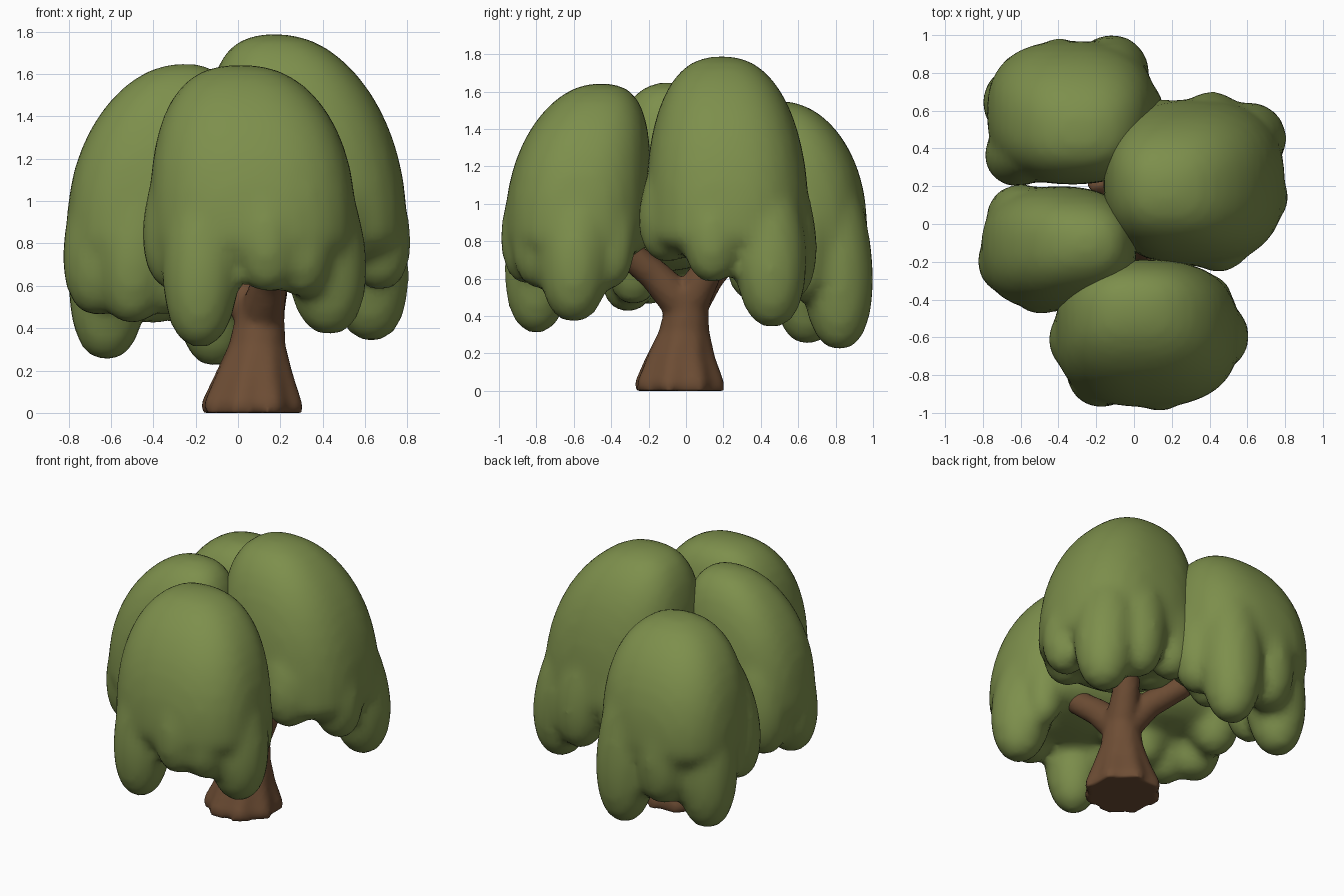
import bpy, bmesh, math
from mathutils import Vector

if "Cube" in bpy.data.objects:
    bpy.data.objects.remove(bpy.data.objects["Cube"])


def material(name, rgb):
    m = bpy.data.materials.new(name)
    m.diffuse_color = (*rgb, 1)
    m.use_nodes = True
    m.node_tree.nodes["Principled BSDF"].inputs["Base Color"].default_value = m.diffuse_color
    return m


LEAF = material("leaf green", (0.205, 0.275, 0.072))
BARK = material("bark brown", (0.155, 0.075, 0.035))


def finish(bm, name, mat, voxel, smooth):
    """Turn overlapping solids into one smooth blended skin."""
    me = bpy.data.meshes.new(name)
    bm.to_mesh(me)
    bm.free()
    me.materials.append(mat)
    ob = bpy.data.objects.new(name, me)
    bpy.context.collection.objects.link(ob)
    r = ob.modifiers.new("blend", 'REMESH')
    r.mode = 'VOXEL'
    r.voxel_size = voxel
    r.use_smooth_shade = True
    s = ob.modifiers.new("soften", 'SMOOTH')
    s.factor = 0.5
    s.iterations = smooth
    return ob


def ball(bm, shape):
    """Unit sphere whose points are moved by the shape function."""
    for v in bmesh.ops.create_uvsphere(bm, u_segments=32, v_segments=24, radius=1)["verts"]:
        v.co = shape(v.co)


def canopy(name, center, half, crown, top, under, strands):
    """Leaning, full-shouldered dome with drooping rounded strands around its hem."""
    bm = bmesh.new()
    mid = 0.85

    def dome(p):
        up = max(p.z, 0)
        z = mid + p.z * (top - mid if p.z > 0 else mid - under)
        a = math.atan2(p.y, p.x)
        c, s = math.cos(a), math.sin(a)
        box = (abs(c) ** 2.5 + abs(s) ** 2.5) ** (-1 / 2.5)
        wide = max(0, 1 - min(1, abs(p.z)) ** 2.4) ** (1 / 2.4) * box
        x = center[0] + (crown[0] - center[0]) * up * up + c * wide * half[0]
        y = center[1] + (crown[1] - center[1]) * up * up + s * wide * half[1]
        return Vector((x, y, z))

    ball(bm, dome)
    for sx, sy, r, low in strands:
        def strand(p):
            u = ((1 + p.z) / 2) ** 1.25
            lean = 0.42 * u * u
            return Vector((sx + (crown[0] - sx) * lean + p.x * r,
                           sy + (crown[1] - sy) * lean + p.y * r,
                           low + (1.42 - low) * u))
        ball(bm, strand)
    return finish(bm, name, LEAF, 0.035, 5)


# four canopies: strands are (x, y, radius, lowest z)
canopy("front_canopy", (0.07, -0.58), (0.49, 0.39), (0.01, -0.45), 1.645, 0.66, [
    (-0.18, -0.80, 0.19, 0.31), (-0.29, -0.62, 0.18, 0.58), (0.14, -0.84, 0.17, 0.57),
    (0.30, -0.78, 0.17, 0.55), (0.43, -0.60, 0.20, 0.37), (0.40, -0.40, 0.14, 0.55),
    (-0.20, -0.42, 0.16, 0.62)])
canopy("right_canopy", (0.32, 0.22), (0.48, 0.44), (0.17, 0.19), 1.79, 0.70, [
    (0.63, 0.46, 0.20, 0.34), (0.67, 0.14, 0.17, 0.58), (0.46, -0.10, 0.17, 0.69),
    (0.42, 0.54, 0.18, 0.48), (0.13, 0.51, 0.17, 0.58), (0.02, 0.20, 0.17, 0.68)])
canopy("left_canopy", (-0.40, -0.13), (0.41, 0.33), (-0.25, -0.10), 1.65, 0.64, [
    (-0.66, -0.20, 0.19, 0.46), (-0.50, -0.31, 0.18, 0.42), (-0.62, 0.04, 0.18, 0.52),
    (-0.32, -0.28, 0.17, 0.46)])
canopy("back_canopy", (-0.33, 0.59), (0.45, 0.38), (-0.28, 0.49), 1.55, 0.64, [
    (-0.11, 0.82, 0.20, 0.22), (-0.62, 0.65, 0.20, 0.25), (-0.40, 0.81, 0.19, 0.42),
    (-0.64, 0.36, 0.17, 0.48), (0.00, 0.62, 0.17, 0.48), (-0.30, 0.36, 0.15, 0.60)])


def tube(bm, stations, sides=20, flutes=0):
    """Closed tube through (x, y, z, radius) stations; flutes fade upward."""
    pts = [Vector(s[:3]) for s in stations]
    rings = []
    for i, (p, s) in enumerate(zip(pts, stations)):
        d = (pts[min(i + 1, len(pts) - 1)] - pts[max(i - 1, 0)]).normalized()
        if flutes:
            d = Vector((0, 0, 1))
        side = d.cross(Vector((0.3, 1, 0))).normalized()
        other = d.cross(side)
        ring = []
        for k in range(sides):
            a = math.tau * k / sides
            wave = 1 + 0.06 * math.cos(flutes * a) * max(0, 1 - p.z / 0.4) if flutes else 1
            ring.append(bm.verts.new(p + (side * math.cos(a) + other * math.sin(a)) * s[3] * wave))
        rings.append(ring)
    for a, b in zip(rings, rings[1:]):
        for k in range(sides):
            n = (k + 1) % sides
            bm.faces.new((a[k], a[n], b[n], b[k]))
    bm.faces.new(rings[0][::-1])
    bm.faces.new(rings[-1])
    bmesh.ops.recalc_face_normals(bm, faces=bm.faces)


# flared trunk and the branches that carry the canopies
bm = bmesh.new()
tube(bm, [(0.065, -0.035, 0, 0.235), (0.065, -0.035, 0.05, 0.235), (0.075, -0.03, 0.18, 0.185),
          (0.09, -0.01, 0.32, 0.135), (0.10, 0, 0.42, 0.12), (0.11, 0, 0.54, 0.11)], 40, 8)
for tip, bend in (((0.20, -0.34, 0.76), (0.15, -0.17, 0.62)),
                  ((0.22, 0.22, 0.90), (0.16, 0.11, 0.64)),
                  ((-0.20, 0.25, 0.76), (-0.02, 0.12, 0.61))):
    tube(bm, [(0.105, 0, 0.44, 0.11), (*bend, 0.085), (*tip, 0.075)])
finish(bm, "trunk", BARK, 0.02, 3)
